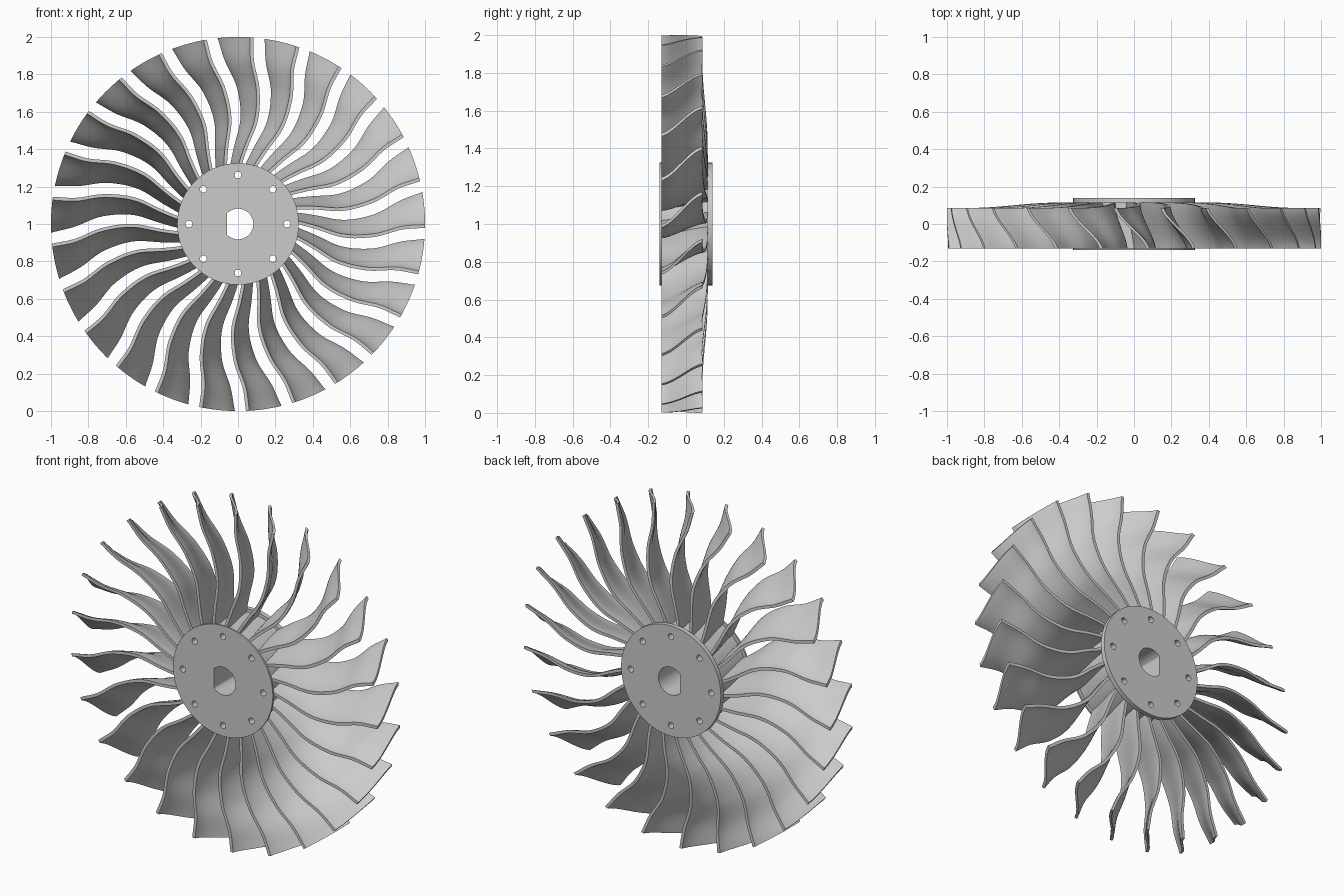
import bpy, bmesh, math

if "Cube" in bpy.data.objects:
    bpy.data.objects.remove(bpy.data.objects["Cube"])

BLADES = 25
CENTRE = (0, 0, 1)

steel = bpy.data.materials.new("brushed grey")
steel.use_nodes = True
grey = (0.6, 0.6, 0.6, 1)
steel.diffuse_color = grey
steel.node_tree.nodes["Principled BSDF"].inputs["Base Color"].default_value = grey


def make_object(name, bm):
    bmesh.ops.recalc_face_normals(bm, faces=bm.faces)
    mesh = bpy.data.meshes.new(name)
    bm.to_mesh(mesh)
    bm.free()
    mesh.materials.append(steel)
    ob = bpy.data.objects.new(name, mesh)
    ob.location = CENTRE
    bpy.context.collection.objects.link(ob)
    return ob


def shade(ob, degrees=35):
    bpy.ops.object.select_all(action="DESELECT")
    ob.select_set(True)
    bpy.context.view_layer.objects.active = ob
    bpy.ops.object.shade_smooth_by_angle(angle=math.radians(degrees))


def curve(keys, t):
    """Smooth curve through (position, value) keys."""
    i = max(k for k in range(len(keys) - 1) if keys[k][0] <= t or k == 0)
    slope = lambda a, b: (b[1] - a[1]) / (b[0] - a[0])
    tangent = lambda k: slope(keys[max(k - 1, 0)], keys[min(k + 1, len(keys) - 1)])
    (x0, v0), (x1, v1) = keys[i], keys[i + 1]
    w = x1 - x0
    u = (t - x0) / w
    h = u * u * (3 - 2 * u)
    return (v0 * (1 - h) + v1 * h + w * u * (1 - u) ** 2 * tangent(i)
            - w * u * u * (1 - u) * tangent(i + 1))


# Hub: a core with a thin front plate and a thicker back plate
bm = bmesh.new()
profile = [(0, -0.14), (0.325, -0.14), (0.325, -0.13), (0.305, -0.13),
           (0.305, 0.113), (0.325, 0.113), (0.325, 0.14), (0, 0.14)]
verts = [bm.verts.new((r, y, 0)) for r, y in profile]
edges = [bm.edges.new(pair) for pair in zip(verts, verts[1:])]
bmesh.ops.spin(bm, geom=verts + edges, cent=(0, 0, 0), axis=(0, 1, 0),
               angle=math.tau, steps=96)
bmesh.ops.remove_doubles(bm, verts=bm.verts, dist=1e-5)
hub = make_object("hub", bm)

# Cutter: D-shaped shaft bore and a ring of bolt holes
bm = bmesh.new()


def drill(radius, x, z, sides):
    made = bmesh.ops.create_cone(bm, cap_ends=True, segments=sides,
                                 radius1=radius, radius2=radius, depth=1)["verts"]
    for v in made:
        v.co = (v.co.x + x, v.co.z, v.co.y + z)
    return made


for v in drill(0.082, 0, 0, 48):
    v.co.x = max(v.co.x, -0.06)
for k in range(8):
    a = k * math.tau / 8
    drill(0.018, 0.262 * math.cos(a), 0.262 * math.sin(a), 20)
cutter = make_object("hole_cutter", bm)
cutter.hide_render = True

holes = hub.modifiers.new("holes", "BOOLEAN")
holes.operation = "DIFFERENCE"
holes.solver = "EXACT"
holes.object = cutter
bpy.context.view_layer.objects.active = hub
bpy.ops.object.modifier_apply(modifier=holes.name)
bpy.data.objects.remove(cutter)
shade(hub)

# Blade: sweep, half width (degrees) and back edge by radius
sweep = [(0.29, -3), (0.41, 2), (0.55, 6), (0.72, 4.5), (0.87, 0.6), (1, -0.75)]
half_width = [(0.29, 4), (0.45, 3.8), (0.7, 4), (0.87, 4.5), (1, 5)]
back_edge = [(0.29, 0.116), (0.5, 0.112), (0.8, 0.088), (1, 0.086)]
FRONT, ROWS, COLS, THICK = -0.13, 36, 14, 0.018

bm = bmesh.new()
rings = []
for i in range(ROWS + 1):
    r = 0.29 + 0.71 * i / ROWS
    mid, half, back = (curve(k, r) for k in (sweep, half_width, back_edge))
    ring = []
    for side in (1, -1):
        for j in range(COLS + 1)[::side]:
            t = j / COLS
            s = 0.4 * t + 0.6 * t * t * (3 - 2 * t)
            a = math.radians(mid + half * (1 - 2 * s)) + side * THICK / (2 * r)
            ring.append(bm.verts.new((r * math.sin(a), FRONT + (back - FRONT) * t,
                                      r * math.cos(a))))
    rings.append(ring)
n = len(rings[0])
for low, high in zip(rings, rings[1:]):
    for j in range(n):
        bm.faces.new((low[j], low[(j + 1) % n], high[(j + 1) % n], high[j]))
for ring in (rings[0], rings[-1]):
    for j in range(COLS):
        bm.faces.new((ring[j], ring[j + 1], ring[n - 2 - j], ring[n - 1 - j]))
blade = make_object("blade", bm)
shade(blade)

# Ring of blades sharing one mesh
for k in range(1, BLADES):
    copy = blade.copy()
    copy.name = f"blade_{k + 1}"
    copy.rotation_euler.y = k * math.tau / BLADES
    bpy.context.collection.objects.link(copy)
